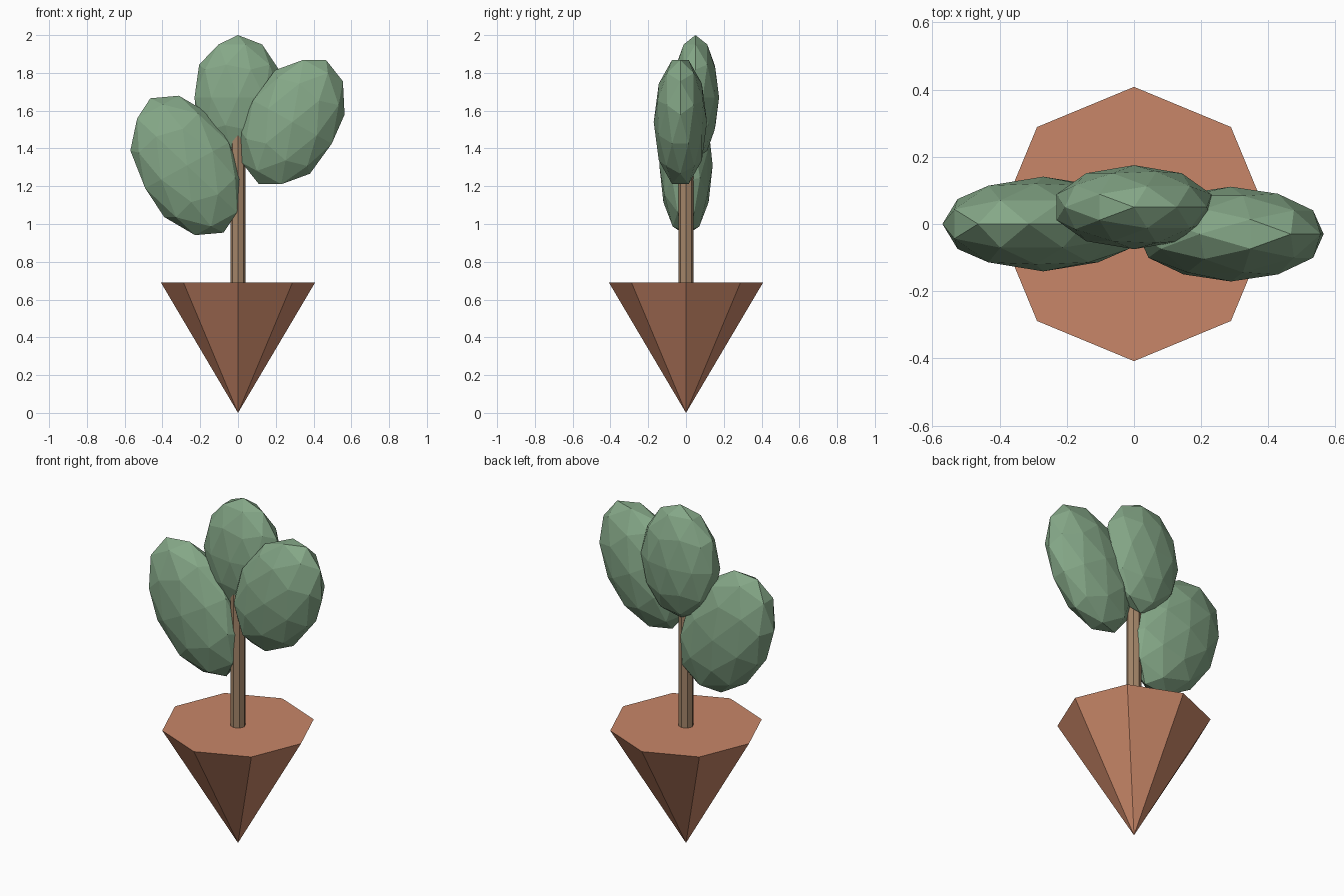
import bpy
import math

if "Cube" in bpy.data.objects:
    bpy.data.objects.remove(bpy.data.objects["Cube"])


def material(name, rgb):
    m = bpy.data.materials.new(name)
    m.diffuse_color = (*rgb, 1.0)
    m.use_nodes = True
    m.node_tree.nodes["Principled BSDF"].inputs["Base Color"].default_value = m.diffuse_color
    return m


terracotta = material("terracotta", (0.58, 0.24, 0.138))
bark = material("bark brown", (0.37, 0.235, 0.14))
leaf = material("leaf green", (0.235, 0.39, 0.245))


def finish(name, mat):
    ob = bpy.context.object
    ob.name = name
    ob.data.materials.append(mat)
    return ob


# Pot: eight-sided cone standing on its tip
bpy.ops.mesh.primitive_cone_add(vertices=8, radius1=0.0, radius2=0.408,
                                depth=0.69, location=(0, 0, 0.345))
finish("pot", terracotta)

# Trunk: thin post from the pot into the upper foliage
bpy.ops.mesh.primitive_cylinder_add(vertices=8, radius=0.041, depth=0.83,
                                    location=(0, 0, 1.085))
finish("trunk", bark)

# Foliage: flattened faceted pads (name, centre, half sizes, lean about y)
pads = [
    ("foliage_middle", (0.0, 0.05, 1.67), (0.242, 0.125, 0.33), 0.0),
    ("foliage_left", (-0.27, 0.0, 1.31), (0.265, 0.141, 0.405), -0.5),
    ("foliage_right", (0.288, -0.03, 1.54), (0.25, 0.141, 0.373), 0.5),
]
for name, centre, size, lean in pads:
    bpy.ops.mesh.primitive_ico_sphere_add(subdivisions=2, radius=1.0,
                                          location=centre,
                                          rotation=(0, lean, 0))
    finish(name, leaf).scale = size
